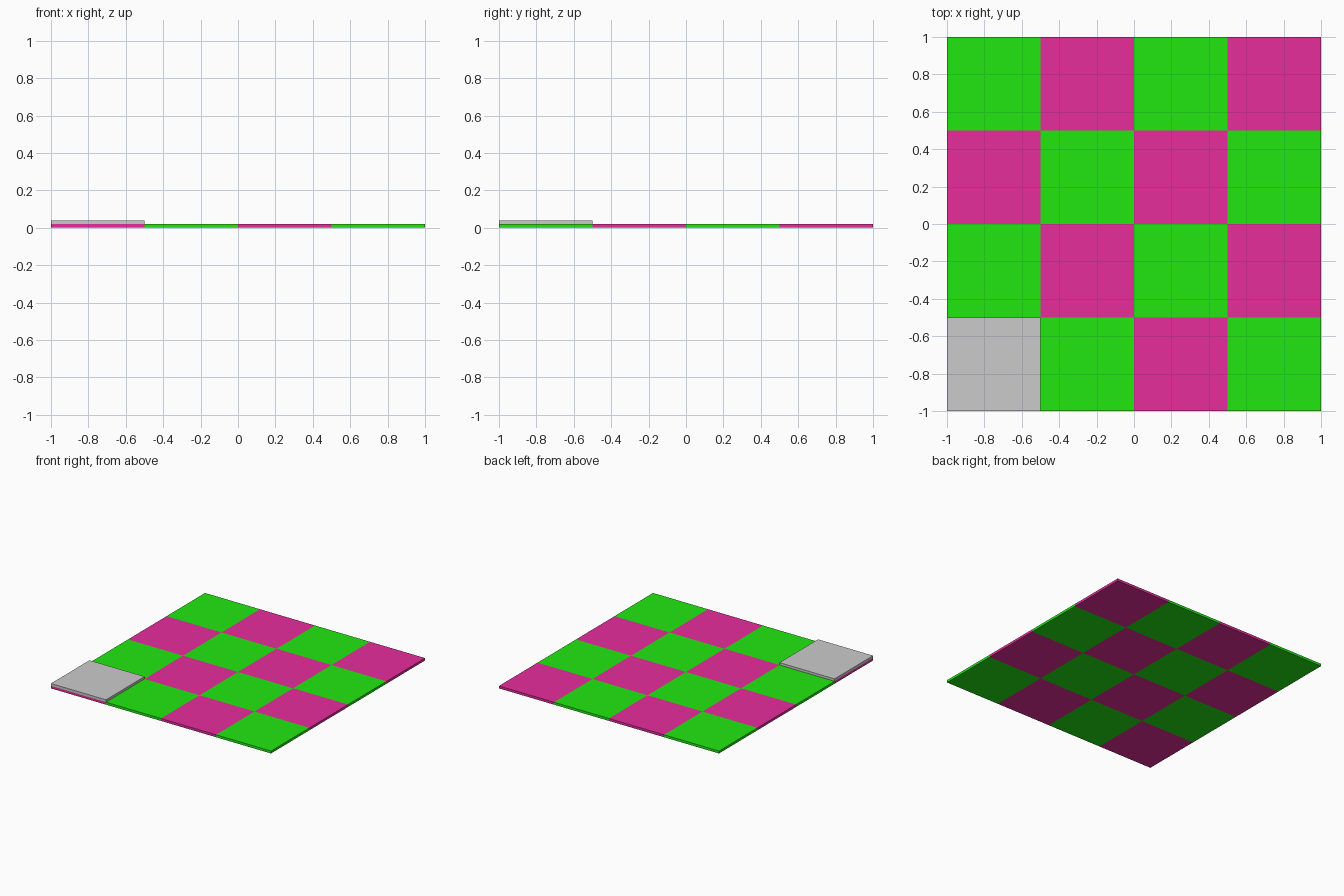
import bpy, bmesh

if "Cube" in bpy.data.objects:
    bpy.data.objects.remove(bpy.data.objects["Cube"])

N, SIZE, T = 4, 2.0, 0.02   # squares per side, board width, slab thickness
CELL = SIZE / N


def material(name, rgb):
    m = bpy.data.materials.new(name)
    m.diffuse_color = (*rgb, 1.0)
    m.use_nodes = True
    m.node_tree.nodes["Principled BSDF"].inputs["Base Color"].default_value = m.diffuse_color
    return m


def add_object(name, bm):
    me = bpy.data.meshes.new(name)
    bm.to_mesh(me)
    bm.free()
    ob = bpy.data.objects.new(name, me)
    bpy.context.collection.objects.link(ob)
    return ob


# Checkered board: one grid sheet, coloured per square, thickened upward
bm = bmesh.new()
bmesh.ops.create_grid(bm, x_segments=N, y_segments=N, size=SIZE / 2)
for f in bm.faces:
    c = f.calc_center_median()
    i, j = int((c.x + SIZE / 2) // CELL), int((c.y + SIZE / 2) // CELL)
    f.material_index = (i + j) % 2
board = add_object("checkered_board", bm)
board.data.materials.append(material("magenta", (0.80, 0.026, 0.33)))
board.data.materials.append(material("green", (0.016, 0.80, 0.006)))
solid = board.modifiers.new("thickness", 'SOLIDIFY')
solid.thickness = T
solid.offset = 1.0

# Loose tile resting on the front left square
bm = bmesh.new()
bmesh.ops.create_cube(bm, size=1.0)
bmesh.ops.scale(bm, vec=(CELL, CELL, T), verts=bm.verts)
tile = add_object("corner_tile", bm)
tile.location = (-SIZE / 2 + CELL / 2, -SIZE / 2 + CELL / 2, T * 1.5)
